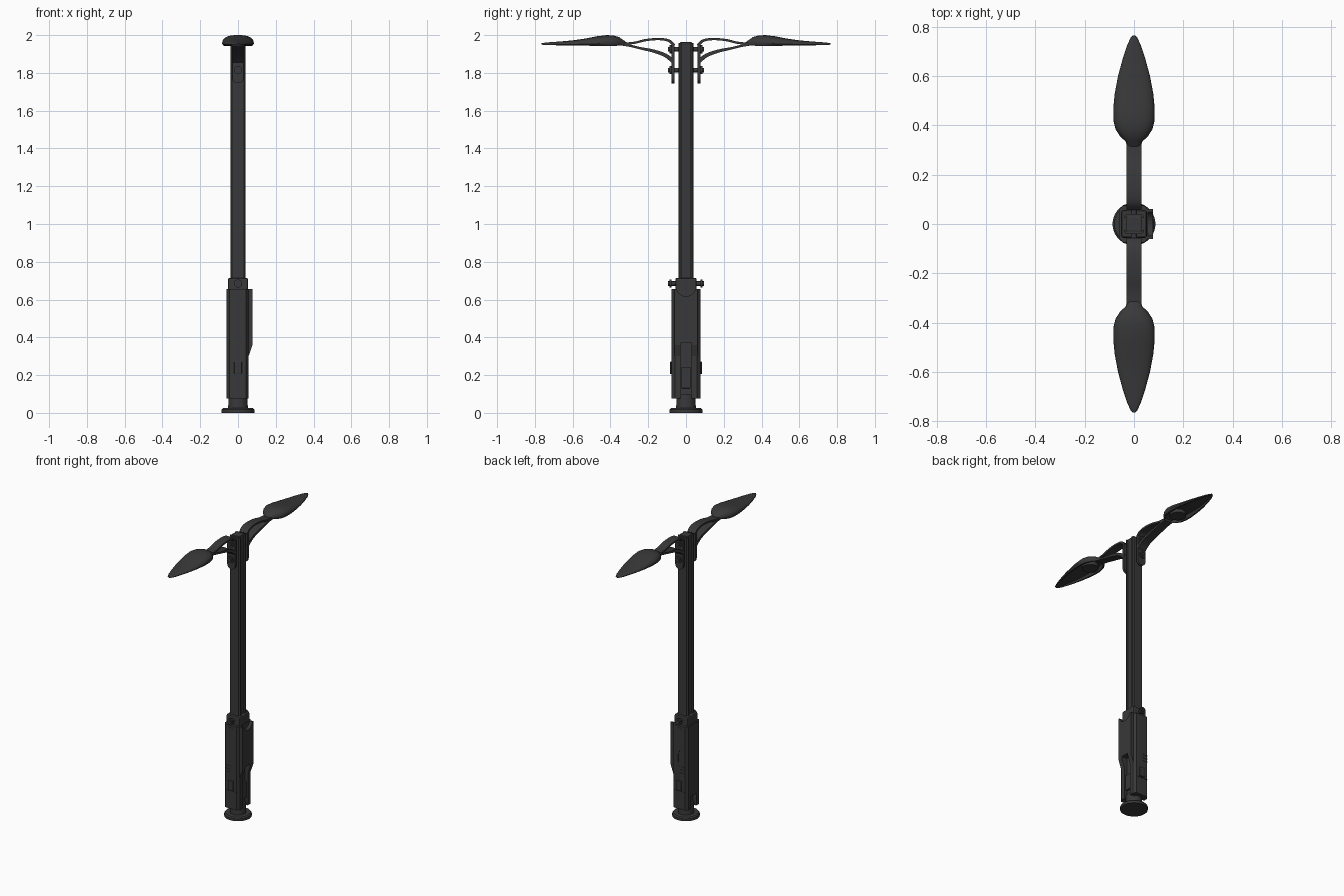
import bpy, bmesh, math
from mathutils import Vector

cube = bpy.data.objects.get("Cube")
if cube:
    bpy.data.objects.remove(cube, do_unlink=True)

charcoal = bpy.data.materials.new("charcoal metal")
charcoal.use_nodes = True
COLOUR = (0.04, 0.04, 0.04, 1)
charcoal.diffuse_color = COLOUR
charcoal.node_tree.nodes["Principled BSDF"].inputs["Base Color"].default_value = COLOUR


def finish(name, bm, smooth=None, bevel=0):
    bmesh.ops.recalc_face_normals(bm, faces=bm.faces)
    mesh = bpy.data.meshes.new(name)
    bm.to_mesh(mesh)
    bm.free()
    mesh.materials.append(charcoal)
    ob = bpy.data.objects.new(name, mesh)
    bpy.context.collection.objects.link(ob)
    if bevel:
        mod = ob.modifiers.new("soft edges", 'BEVEL')
        mod.width, mod.segments, mod.limit_method = bevel, 2, 'ANGLE'
    if smooth:
        bpy.ops.object.select_all(action='DESELECT')
        ob.select_set(True)
        bpy.context.view_layer.objects.active = ob
        bpy.ops.object.shade_smooth_by_angle(angle=math.radians(smooth))
    return ob


def loft(name, rings, smooth=None, bevel=0):
    """Skin closed rings of equal length and cap both ends."""
    bm = bmesh.new()
    vs = [[bm.verts.new(p) for p in ring] for ring in rings]
    n = len(vs[0])
    for a, b in zip(vs, vs[1:]):
        for i in range(n):
            j = (i + 1) % n
            bm.faces.new((a[i], a[j], b[j], b[i]))
    bm.faces.new(vs[0])
    bm.faces.new(vs[-1])
    return finish(name, bm, smooth, bevel)


def prism(name, pts, lo, hi, axis='z', bevel=0, smooth=None):
    """Extrude an outline along an axis: z takes (x, y), y takes (x, z), x takes (y, z)."""
    place = {'z': lambda a, b, d: (a, b, d),
             'y': lambda a, b, d: (a, d, b),
             'x': lambda a, b, d: (d, a, b)}[axis]
    return loft(name, [[place(a, b, d) for a, b in pts] for d in (lo, hi)], smooth, bevel)


def rect(x0, x1, y0, y1):
    return [(x0, y0), (x1, y0), (x1, y1), (x0, y1)]


def circle(r, u=0, v=0, n=24):
    return [(u + r * math.cos(math.tau * i / n), v + r * math.sin(math.tau * i / n)) for i in range(n)]


def cut(ob, cutter):
    mod = ob.modifiers.new("cut", 'BOOLEAN')
    mod.object, mod.operation, mod.solver = cutter, 'DIFFERENCE', 'EXACT'
    cutter.hide_render = True
    cutter.hide_set(True)


# Round foot and neck
foot = [(0.087, 0), (0.087, 0.017), (0.08, 0.025), (0.052, 0.026), (0.05, 0.1)]
loft("foot", [[(x, y, z) for x, y in circle(r, n=40)] for r, z in foot], 30)

# Pole with chamfered corners and a channel down each side
quarter = [(0.03, 0.025), (0.04, 0.025), (0.04, 0.032), (0.032, 0.04)]
half = quarter + [(-x, y) for x, y in reversed(quarter)]
prism("pole", half + [(x, -y) for x, y in reversed(half)], 0.05, 1.958)
prism("pole_cap", rect(-0.031, 0.031, -0.031, 0.031), 1.95, 1.963, bevel=0.004)

# Lower housing, chamfered, open slots where the covers meet
shell = [(-0.06, -0.058), (-0.045, -0.076), (0.042, -0.076), (0.056, -0.058),
         (0.056, 0.058), (0.042, 0.076), (-0.045, 0.076), (-0.06, 0.058)]
housing = prism("housing", shell, 0.075, 0.655)
cut(housing, prism("front_slot_cutter", rect(-0.028, 0.028, 0.05, 0.37), 0.036, 0.1, 'x'))
cut(housing, prism("rear_slot_cutter", rect(-0.028, 0.028, 0.05, 0.16), -0.1, -0.036, 'x'))

# Raised spine on one side, with a rounded hollow at the top
spine = prism("housing_spine", [(0.05, 0.3), (0.056, 0.3), (0.077, 0.36), (0.077, 0.655), (0.05, 0.655)],
              -0.06, 0.06, 'y')
cut(spine, prism("spine_hollow_cutter", circle(0.051, 0, 0.668), 0.045, 0.1, 'x'))
cut(spine, prism("spine_slot_cutter", rect(-0.028, 0.028, 0.28, 0.37), 0.04, 0.1, 'x'))
prism("slot_tongue", rect(-0.024, 0.024, 0.13, 0.24), 0.035, 0.05, 'x', 0.003)

# Collar joining the housing to the pole
prism("collar", rect(-0.052, 0.052, -0.056, 0.056), 0.64, 0.715, bevel=0.008)


def bolt(name, side, z, start):
    for part, r, a, b in (("shank", 0.012, start, 0.095), ("head", 0.022, 0.078, 0.088)):
        prism(f"{name}_{part}", circle(r, 0, z), side * a, side * b, 'y', smooth=30)


# Shared outline of the lamp head: distance, half width, top, underside
STATIONS = [(0.315, 0.028, 1.962, 1.946), (0.335, 0.034, 1.976, 1.945),
            (0.355, 0.056, 1.99, 1.944), (0.385, 0.075, 1.998, 1.943),
            (0.42, 0.084, 2.0, 1.943), (0.47, 0.084, 1.994, 1.943),
            (0.53, 0.078, 1.982, 1.944), (0.6, 0.065, 1.972, 1.945),
            (0.67, 0.046, 1.966, 1.946), (0.725, 0.028, 1.962, 1.947),
            (0.755, 0.014, 1.959, 1.948), (0.765, 0.004, 1.957, 1.95)]


def head_ring(side, y, w, top, low):
    rim = low + 0.22 * (top - low)
    ring = []
    for i in range(17):
        a = math.pi * i / 16
        c, s = math.cos(a), math.sin(a)
        ring.append((w * math.copysign(abs(c) ** 0.8, c), side * y, rim + (top - rim) * s ** 0.8))
    roof = low + 0.45 * (top - low)
    ring += [(-w * 0.9, side * y, low), (-w * 0.78, side * y, low), (-w * 0.68, side * y, roof),
             (w * 0.68, side * y, roof), (w * 0.78, side * y, low), (w * 0.9, side * y, low)]
    return ring


def strip(name, side, path, half_width):
    """Flat bent bar following a smooth path of (distance, height, thickness)."""
    pts = [Vector(p) for p in path]
    ext = [2 * pts[0] - pts[1]] + pts + [2 * pts[-1] - pts[-2]]
    fine = []
    for a, b, c, d in zip(ext, ext[1:], ext[2:], ext[3:]):
        for k in range(6):
            t = k / 6
            fine.append(0.5 * (2 * b + (c - a) * t + (2 * a - 5 * b + 4 * c - d) * t * t
                               + (3 * b - 3 * c + d - a) * t ** 3))
    fine.append(pts[-1])
    rings = []
    for i, p in enumerate(fine):
        tan = fine[min(i + 1, len(fine) - 1)] - fine[max(i - 1, 0)]
        n = Vector((-tan.y, tan.x)).normalized() * p.z / 2
        rings.append([(x, side * (p.x + k * n.x), p.y + k * n.y)
                      for x, k in ((-half_width, -1), (half_width, -1), (half_width, 1), (-half_width, 1))])
    loft(name, rings, 30)


for side, tag in ((-1, "front"), (1, "back")):
    # Housing hardware: hatch, seam, vents and panel edge
    bolt(f"{tag}_collar_bolt", side, 0.685, 0.04)
    prism(f"{tag}_hatch", rect(-0.02, 0.02, 0.205, 0.272), side * 0.07, side * 0.084, 'y', 0.003)
    prism(f"{tag}_seam", rect(-0.045, 0.042, 0.197, 0.201), side * 0.074, side * 0.078, 'y')
    for i in range(3):
        z = 0.325 + 0.022 * i
        prism(f"{tag}_vent_{i + 1}", rect(-0.044, -0.005, z, z + 0.005), side * 0.074, side * 0.078, 'y')
    prism(f"{tag}_panel", [(-0.016, 0.5), (0.006, 0.46), (0.006, 0.4), (0.012, 0.4), (0.012, 0.64), (-0.016, 0.64)],
          side * 0.074, side * 0.078, 'y')

    # Arm bracket with a rounded lower end, held off the pole by bolts
    end = [(0.03 * math.cos(a), 1.775 + 0.03 * math.sin(a))
           for a in (math.pi * (1 + i / 12) for i in range(13))]
    prism(f"{tag}_bracket", end + [(0.03, 1.95), (-0.03, 1.95)], side * 0.06, side * 0.076, 'y', smooth=30)
    for z, which in ((1.815, "lower"), (1.925, "upper")):
        bolt(f"{tag}_{which}_bracket_bolt", side, z, 0.03)

    # Twin curved arms
    strip(f"{tag}_upper_arm", side, [(0.062, 1.945, 0.016), (0.09, 1.97, 0.014), (0.14, 1.979, 0.012),
                                     (0.21, 1.974, 0.012), (0.27, 1.96, 0.012), (0.335, 1.953, 0.012)], 0.03)
    strip(f"{tag}_lower_arm", side, [(0.066, 1.86, 0.022), (0.11, 1.893, 0.02), (0.17, 1.915, 0.017),
                                     (0.24, 1.93, 0.013), (0.29, 1.942, 0.012), (0.335, 1.95, 0.012)], 0.03)

    # Leaf-shaped lamp head, hollow beneath, with a round lens
    loft(f"{tag}_lamp_head", [head_ring(side, *s) for s in STATIONS], 40)
    prism(f"{tag}_lens", circle(0.052, 0, side * 0.43, 32), 1.942, 1.985, smooth=30)
